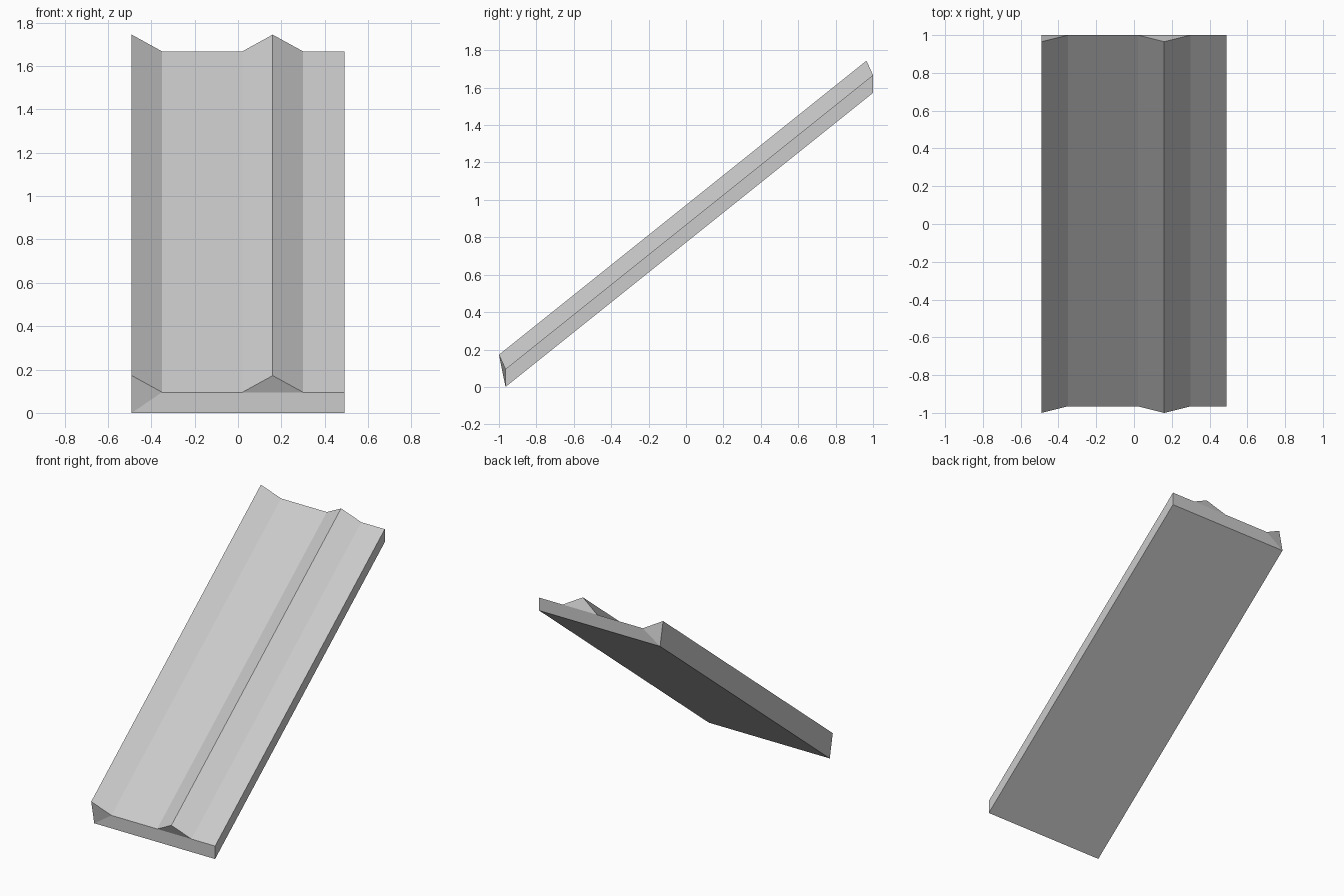
import bpy, bmesh
from mathutils import Vector

cube = bpy.data.objects.get("Cube")
if cube:
    bpy.data.objects.remove(cube, do_unlink=True)

# Single plain grey
grey = bpy.data.materials.new("light_grey")
grey.use_nodes = True
colour = (0.6, 0.6, 0.6, 1)
grey.diffuse_color = colour
grey.node_tree.nodes["Principled BSDF"].inputs["Base Color"].default_value = colour

# Levels of the lower end as (y, z): underside, deck surface, ridge crest
BASE, DECK, CREST = (-0.965, 0), (-0.965, 0.095), (-1, 0.172)
SLOPE = Vector((0, 1.965, 1.572))

# Cross-section: flat deck with a half ridge on the edge and a full ridge
profile = [(-0.49, BASE), (0.49, BASE), (0.49, DECK), (0.3, DECK),
           (0.16, CREST), (0.02, DECK), (-0.35, DECK), (-0.49, CREST)]

# Sweep the section up the slope
bm = bmesh.new()
end = bm.faces.new([bm.verts.new((x, y, z)) for x, (y, z) in profile])
swept = bmesh.ops.extrude_face_region(bm, geom=[end], use_keep_orig=True)
bmesh.ops.translate(bm, vec=SLOPE,
                    verts=[g for g in swept["geom"] if isinstance(g, bmesh.types.BMVert)])

# Split the ridge ends from the bent end caps so every face is flat
caps = [f for f in bm.faces if len(f.verts) > 4]
bmesh.ops.triangulate(bm, faces=caps)
bmesh.ops.recalc_face_normals(bm, faces=bm.faces)

mesh = bpy.data.meshes.new("ridged_ramp")
bm.to_mesh(mesh)
bm.free()
mesh.materials.append(grey)
bpy.context.collection.objects.link(bpy.data.objects.new("ridged_ramp", mesh))
